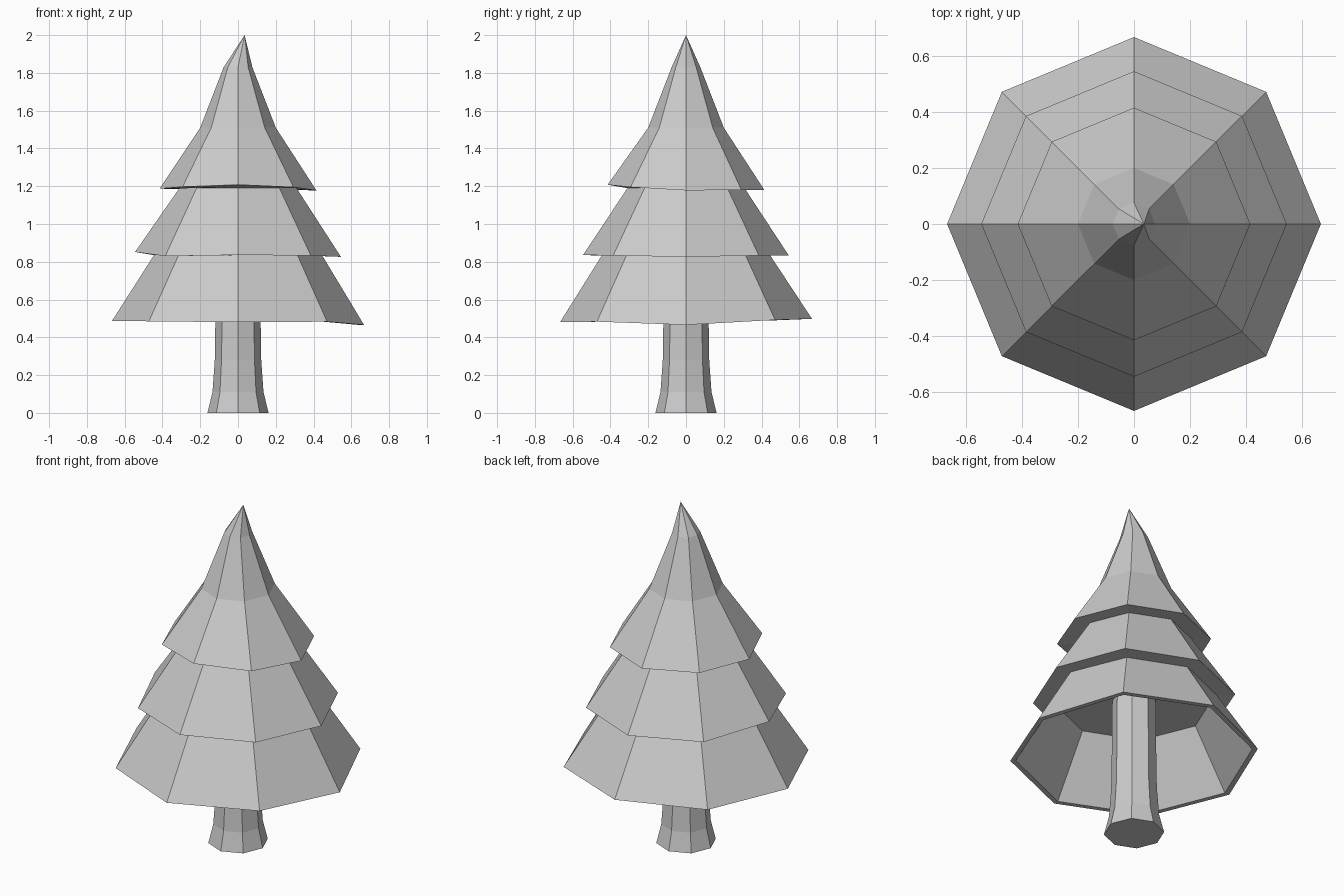
import bpy, bmesh, math

if "Cube" in bpy.data.objects:
    bpy.data.objects.remove(bpy.data.objects["Cube"])

SIDES = 8


def lathe(name, rings, apex=None):
    """Skin octagonal rings given as (radius, z or list of z per corner), top to bottom."""
    bm = bmesh.new()
    loops = []
    for radius, z in rings:
        zs = z if isinstance(z, list) else [z] * SIDES
        loops.append([bm.verts.new((radius * math.cos(k * math.tau / SIDES),
                                    radius * math.sin(k * math.tau / SIDES), zs[k]))
                      for k in range(SIDES)])
    for upper, lower in zip(loops, loops[1:]):
        for k in range(SIDES):
            n = (k + 1) % SIDES
            bm.faces.new((upper[k], lower[k], lower[n], upper[n]))
    if apex:
        tip = bm.verts.new(apex)
        for k in range(SIDES):
            bm.faces.new((tip, loops[0][k], loops[0][(k + 1) % SIDES]))
    else:
        bm.faces.new(loops[0])
    bm.faces.new(loops[-1])
    bmesh.ops.recalc_face_normals(bm, faces=bm.faces)
    mesh = bpy.data.meshes.new(name)
    bm.to_mesh(mesh)
    bm.free()
    obj = bpy.data.objects.new(name, mesh)
    bpy.context.collection.objects.link(obj)
    return obj


# Slightly uneven hem heights, counter-clockwise from +x
top_hem = [1.178, 1.18, 1.18, 1.185, 1.187, 1.197, 1.208, 1.195]
middle_hem = [0.826, 0.833, 0.832, 0.835, 0.852, 0.83, 0.836, 0.833]
bottom_hem = [0.466, 0.492, 0.498, 0.49, 0.487, 0.485, 0.48, 0.483]

# Foliage: bent tip, three tiers, hollow underside of the lowest tier
lathe("foliage", [
    (0.076, 1.83),
    (0.20, 1.51),
    (0.415, top_hem),
    (0.31, 1.19),
    (0.545, middle_hem),
    (0.445, 0.835),
    (0.667, bottom_hem),
    (0.637, bottom_hem),
    (0.43, 0.825),
], apex=(0.035, 0, 2.0))

# Trunk: flared at the foot, running up into the foliage
lathe("trunk", [
    (0.117, 0.83),
    (0.12, 0.48),
    (0.123, 0.28),
    (0.135, 0.11),
    (0.162, 0.0),
])
